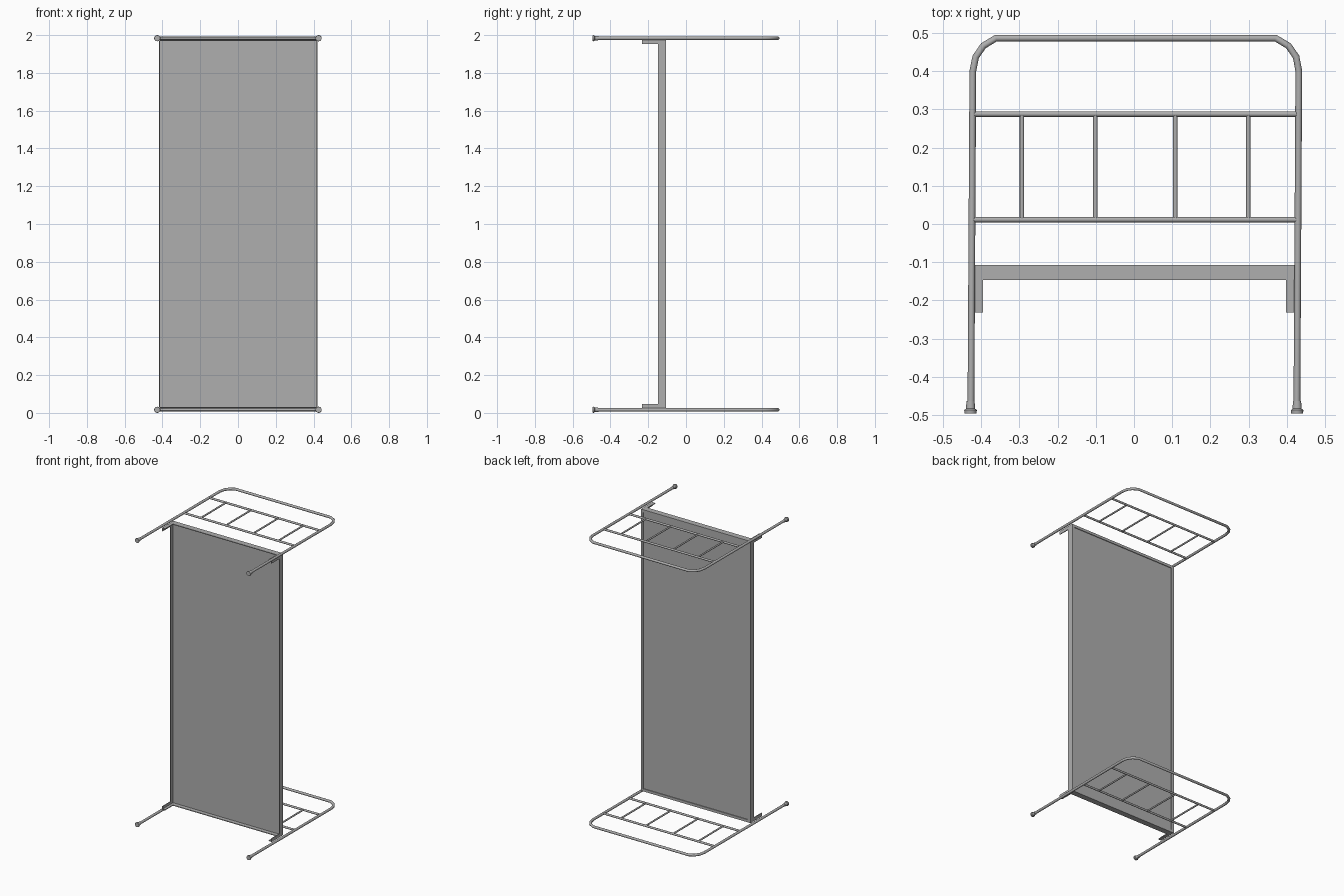
import bpy
from math import pi

if "Cube" in bpy.data.objects:
    bpy.data.objects.remove(bpy.data.objects["Cube"])

ENDS = (0.0165, 1.9835)      # heights of the two end frames
R = 0.0088

steel = bpy.data.materials.new("dark_steel")
steel.diffuse_color = (.43, .43, .43, 1)
steel.use_nodes = True
steel.node_tree.nodes["Principled BSDF"].inputs["Base Color"].default_value = steel.diffuse_color


def tube(name, pts, r, res=3):
    cu = bpy.data.curves.new(name, 'CURVE')
    cu.dimensions = '3D'
    cu.bevel_depth = r
    cu.bevel_resolution = res
    cu.use_fill_caps = True
    s = cu.splines.new('POLY')
    s.points.add(len(pts) - 1)
    for p, c in zip(s.points, pts):
        p.co = (*c, 1)
    ob = bpy.data.objects.new(name, cu)
    bpy.context.collection.objects.link(ob)
    bpy.ops.object.select_all(action='DESELECT')
    ob.select_set(True)
    bpy.context.view_layer.objects.active = ob
    bpy.ops.object.convert(target='MESH')
    bpy.ops.object.shade_smooth_by_angle(angle=0.8)
    return bpy.context.object


def box(name, x0, x1, y0, y1, z0, z1):
    bpy.ops.mesh.primitive_cube_add(size=1, location=((x0 + x1) / 2, (y0 + y1) / 2, (z0 + z1) / 2))
    ob = bpy.context.object
    ob.name = name
    ob.scale = (abs(x1 - x0), abs(y1 - y0), abs(z1 - z0))
    return ob


def cone(name, x, y0, y1, r0, r1, z):
    # axis along +y, radius r0 at y0 and r1 at y1
    bpy.ops.mesh.primitive_cone_add(vertices=16, radius1=r0, radius2=r1, depth=y1 - y0,
                                    location=(x, (y0 + y1) / 2, z), rotation=(-pi / 2, 0, 0))
    bpy.context.object.name = name
    bpy.ops.object.shade_smooth_by_angle(angle=0.6)


# end frames: bent hoop, two rails, four bars, two feet
hoop = [(-.4265, -.475), (-.4215, .40), (-.414, .437), (-.394, .466), (-.361, .4862),
        (.370, .4862), (.404, .466), (.424, .437), (.431, .40), (.426, -.475)]
for z, end in zip(ENDS, ("foot_end", "head_end")):
    tube(end + "_hoop", [(x, y, z) for x, y in hoop], R)
    for y in (.2875, .0115):
        tube(end + "_rail", [(-.422, y, z), (.429, y, z)], .0072)
    for x in (-.293, -.101, .108, .299):
        tube(end + "_bar", [(x, .0115, z), (x, .2875, z)], .0058)
    for x in (-.4275, .4265):
        cone(end + "_foot_pad", x, -.495, -.487, .0155, .0165, z)
        cone(end + "_foot_collar", x, -.487, -.483, .0165, .012, z)
        cone(end + "_foot_sleeve", x, -.483, -.463, .012, .0105, z)

# mattress support: angle-iron rim (wall + inward flange on the back) and sheet
XL, XR, Y0, Y1, T, W = -.4185, .4205, -.147, -.107, .005, .018
Z0, Z1 = ENDS[0] + R, ENDS[1] - R
for x, s in ((XL, 1), (XR, -1)):
    box("side_rail_wall", x, x + s * T, Y0, Y1, Z0, Z1)
    box("side_rail_flange", x, x + s * W, Y1 - T, Y1, Z0, Z1)
for z, s in ((Z0, 1), (Z1, -1)):
    box("cross_rail_wall", XL, XR, Y0, Y1, z, z + s * T)
    box("cross_rail_flange", XL, XR, Y1 - T, Y1, z, z + s * W)
box("support_sheet", XL + T / 2, XR - T / 2, Y1 - 2 * T - .002, Y1 - T, Z0 + T / 2, Z1 - T / 2)

# corner brackets: short angle irons hanging below the rim
for x, s in ((XL, 1), (XR, -1)):
    for z, d in ((Z0, 1), (Z1, -1)):
        box("bracket_end_flange", x, x + s * .023, -.232, Y0 + .02, z, z + d * .005)
        box("bracket_side_flange", x, x + s * .005, -.232, Y0 + .02, z, z + d * .023)

for ob in bpy.context.scene.objects:
    ob.data.materials.clear()
    ob.data.materials.append(steel)
